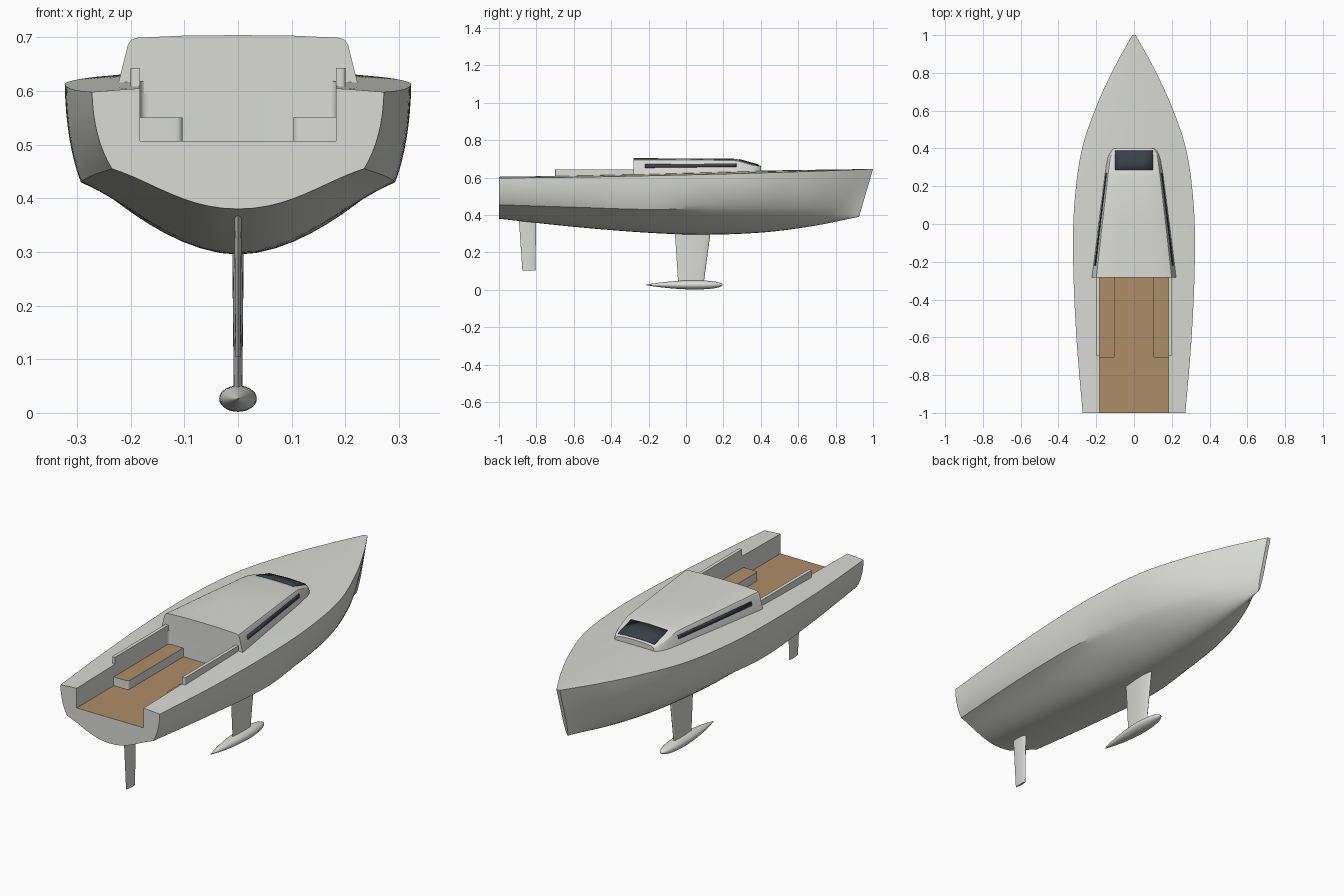
import bpy, bmesh, math
from mathutils import Vector

if "Cube" in bpy.data.objects:
    bpy.data.objects.remove(bpy.data.objects["Cube"])


def material(name, rgb):
    m = bpy.data.materials.new(name)
    m.diffuse_color = (*rgb, 1)
    m.use_nodes = True
    m.node_tree.nodes["Principled BSDF"].inputs["Base Color"].default_value = m.diffuse_color
    return m


WHITE = material("off_white_gelcoat", (0.70, 0.71, 0.67))
TEAK = material("teak_brown", (0.42, 0.27, 0.135))
GLASS = material("dark_glass", (0.04, 0.053, 0.068))


def finish(name, bm, mats, angle=30):
    bmesh.ops.recalc_face_normals(bm, faces=bm.faces)
    me = bpy.data.meshes.new(name)
    bm.to_mesh(me)
    bm.free()
    ob = bpy.data.objects.new(name, me)
    bpy.context.collection.objects.link(ob)
    for m in mats:
        me.materials.append(m)
    smooth(ob, angle)
    return ob


def smooth(ob, angle=30):
    bpy.ops.object.select_all(action='DESELECT')
    ob.select_set(True)
    bpy.context.view_layer.objects.active = ob
    bpy.ops.object.shade_smooth_by_angle(angle=math.radians(angle))


def loft(name, rings, mats=(WHITE,), angle=30):
    """Skin closed rings of points and cap both ends."""
    bm = bmesh.new()
    vs = [[bm.verts.new(p) for p in r] for r in rings]
    n = len(vs[0])
    for a, b in zip(vs, vs[1:]):
        for i in range(n):
            bm.faces.new((a[i], a[(i + 1) % n], b[(i + 1) % n], b[i]))
    bm.faces.new(vs[0])
    bm.faces.new(vs[-1])
    return finish(name, bm, mats, angle)


def prism(name, outline, z0, z1, mats=(WHITE,)):
    return loft(name, [[(x, y, z) for x, y in outline] for z in (z0, z1)], mats)


def fillet(prev, corner, nxt, r, n=6):
    """Rounded corner points between two edges."""
    c = Vector(corner)
    a = c + (Vector(prev) - c).normalized() * r
    b = c + (Vector(nxt) - c).normalized() * r
    return [tuple(a.lerp(c, t).lerp(c.lerp(b, t), t)) for t in (i / n for i in range(n + 1))]


def sample(table, t):
    """Smooth interpolation of table rows keyed by their first value."""
    def slope(i, k):
        a, b = table[max(i - 1, 0)], table[min(i + 1, len(table) - 1)]
        return (b[k] - a[k]) / (b[0] - a[0])
    i = max(j for j in range(len(table) - 1) if table[j][0] <= t or j == 0)
    p, q = table[i], table[i + 1]
    h = q[0] - p[0]
    u = (t - p[0]) / h
    return [(2*u**3 - 3*u*u + 1) * p[k] + (u**3 - 2*u*u + u) * h * slope(i, k)
            + (3*u*u - 2*u**3) * q[k] + (u**3 - u*u) * h * slope(i + 1, k)
            for k in range(1, len(p))]


def step(a, b, t):
    u = min(max((t - a) / (b - a), 0), 1)
    return u * u * (3 - 2 * u)


# Hull stations: y, half beam, sheer z, chine x, chine z, keel z
STATIONS = [(-1, .272, .598, .235, .455, .380), (-.6, .305, .602, .272, .442, .337),
            (-.2, .322, .610, .293, .430, .305), (.1, .316, .617, .268, .435, .295),
            (.4, .275, .625, .220, .435, .306), (.65, .188, .633, .142, .438, .335),
            (.85, .093, .640, .064, .445, .363), (1, .009, .646, .009, .470, .390)]


def hull_ring(t):
    w, zs, cx, cz, zk = sample(STATIONS, t)
    p0, p2, p3 = Vector((w, zs)), Vector((cx, cz)), Vector((0, zk))
    c1 = Vector((cx + .95 * (w - cx), cz + .4 * (zs - cz)))
    c2 = (p2 + (p3 - p2) * .33).lerp(p2 + (p2 - c1) * .4, step(-.15, .15, t))
    c3 = Vector((cx * .42, zk))
    half = []
    for i in range(10):                       # bottom, keel to chine
        u = 1 - i / 10
        half.append(p2*(1-u)**3 + c2*3*u*(1-u)**2 + c3*3*u*u*(1-u) + p3*u**3)
    for i in range(9):                        # topside, chine to sheer
        u = 1 - i / 8
        half.append(p0*(1-u)**2 + c1*2*u*(1-u) + p2*u*u)
    for i in range(1, 5):                     # cambered deck
        f = 1 - i / 4
        half.append(Vector((w * f, zs + .045 * w * (1 - f * f))))
    full = half + [Vector((-p.x, p.y)) for p in half[-2:0:-1]]
    rake = .075 * step(.55, 1, t)             # raked stem
    return [(p.x, t - rake * (zs - p.y) / (zs - zk), p.y) for p in full]


hull = loft("hull", [hull_ring(-1 + 2 * i / 60) for i in range(61)], (WHITE, TEAK))

# Cockpit well, open through the transom
W, FWD, SOLE = .183, -.28, .507
right = fillet((W, -1), (W, FWD), (0, FWD), .018)
well = [(W, -1.1)] + right + [(-x, y) for x, y in reversed(right)] + [(-W, -1.1)]
cutter = prism("cockpit_cutter", well, SOLE, .8)
mod = hull.modifiers.new("cockpit", 'BOOLEAN')
mod.operation, mod.solver, mod.object = 'DIFFERENCE', 'EXACT', cutter
bpy.ops.object.select_all(action='DESELECT')
bpy.context.view_layer.objects.active = hull
hull.select_set(True)
bpy.ops.object.modifier_apply(modifier=mod.name)
bpy.data.objects.remove(cutter)
for f in hull.data.polygons:
    f.material_index = int(f.normal.z > .9 and abs(f.center.z - SOLE) < .005)
smooth(hull)

# Cockpit seats and coamings on both sides
for side, s in (("right", 1), ("left", -1)):
    out = [(.185, -.275), (.103, -.275)]
    out += fillet((.103, -.3), (.103, -.71), (.185, -.71), .015) + [(.185, -.71)]
    seat = prism("seat_" + side, [(s * x, y) for x, y in out], SOLE - .005, .55, (WHITE, TEAK))
    for f in seat.data.polygons:
        f.material_index = int(f.normal.z > .9)
    out = [(.183, -.275), (.183, -.70)] + fillet((.183, -.70), (.2, -.70), (.2, -.3), .008) + [(.2, -.275)]
    prism("coaming_" + side, [(s * x, y) for x, y in out], .585, .643)

# Cabin stations: y, bottom half width, top half width, roof z
CABIN = [(-.282, .228, .203, .704), (0, .194, .172, .703), (.255, .162, .142, .701),
         (.285, .158, .138, .696), (.34, .151, .131, .680), (.37, .142, .123, .672),
         (.39, .128, .113, .666), (.40, .112, .102, .663)]
BASE = .595


def cabin_at(y):
    for a, b in zip(CABIN, CABIN[1:]):
        if y <= b[0]:
            u = (y - a[0]) / (b[0] - a[0])
            return [a[k] + (b[k] - a[k]) * u for k in (1, 2, 3)]


def cabin_ring(y):
    xb, xt, z = cabin_at(y)
    half = [(xb, BASE), (xt + .002, z - .018), (xt - .004, z - .009), (xt - .014, z - .005),
            (xt * .5, z - .001)]
    full = half + [(0, z)] + [(-x, h) for x, h in reversed(half)]
    return [(x, y, h) for x, h in full]


loft("cabin", [cabin_ring(c[0]) for c in CABIN])


def pane(name, grid):
    """Thin glass plate through a grid of points."""
    bm = bmesh.new()
    vs = [[bm.verts.new(p) for p in r] for r in grid]
    for a, b in zip(vs, vs[1:]):
        for i in range(len(a) - 1):
            bm.faces.new((a[i], a[i + 1], b[i + 1], b[i]))
    ob = finish(name, bm, [GLASS])
    m = ob.modifiers.new("thickness", 'SOLIDIFY')
    m.thickness, m.offset = .005, 0


# Windscreen on the sloping roof front
pane("front_window", [[(x, y, cabin_at(y)[2] + .001 - .004 * abs(x) / .1) for x in (-.1, -.05, 0, .05, .1)]
                      for y in (.286, .34, .37, .388)])


# Long side windows following the cabin walls
def wall(s, y, z):
    xb, xt, top = cabin_at(y)
    return (s * (xb + (xt + .002 - xb) * (z - BASE) / (top - .018 - BASE)), y, z)


for side, s in (("right", 1), ("left", -1)):
    pane("side_window_" + side, [[wall(s, y, .652 + .006 * (y + .22) / .49), wall(s, y, .671 + .004 * (y + .22) / .49)]
                                 for y in (-.22, 0, .255, .27)])


# Foils: each level is z, trailing y, leading y, half thickness
def foil(name, levels, n=14):
    rings = []
    for z, y0, y1, th in levels:
        half = []
        for i in range(n + 1):
            u = (1 - math.cos(math.pi * i / n)) / 2      # 0 at the leading edge
            x = th * max(u ** .5 * (1 - u) / .385, 0)
            half.append((x, y1 + (y0 - y1) * u, z))
        rings.append(half + [(-x, y, h) for x, y, h in half[-2:0:-1]])
    return loft(name, rings, angle=40)


foil("keel_fin", [(.32, -.06, .133, .011), (.035, -.042, .095, .008)])
foil("rudder", [(.40, -.895, -.80, .007), (.104, -.875, -.806, .005)])

# Ballast bulb: pointed tail, blunt nose, slightly flattened
rings = []
for i in range(33):
    u = (1 - math.cos(math.pi * (.02 + .97 * i / 32))) / 2
    r = u ** .9 * (1 - u) ** .5 / .401
    rings.append([(.035 * r * math.cos(a), -.218 + .414 * u, .0265 + .0245 * r * math.sin(a))
                  for a in (2 * math.pi * k / 28 for k in range(28))])
loft("keel_bulb", rings, angle=50)
